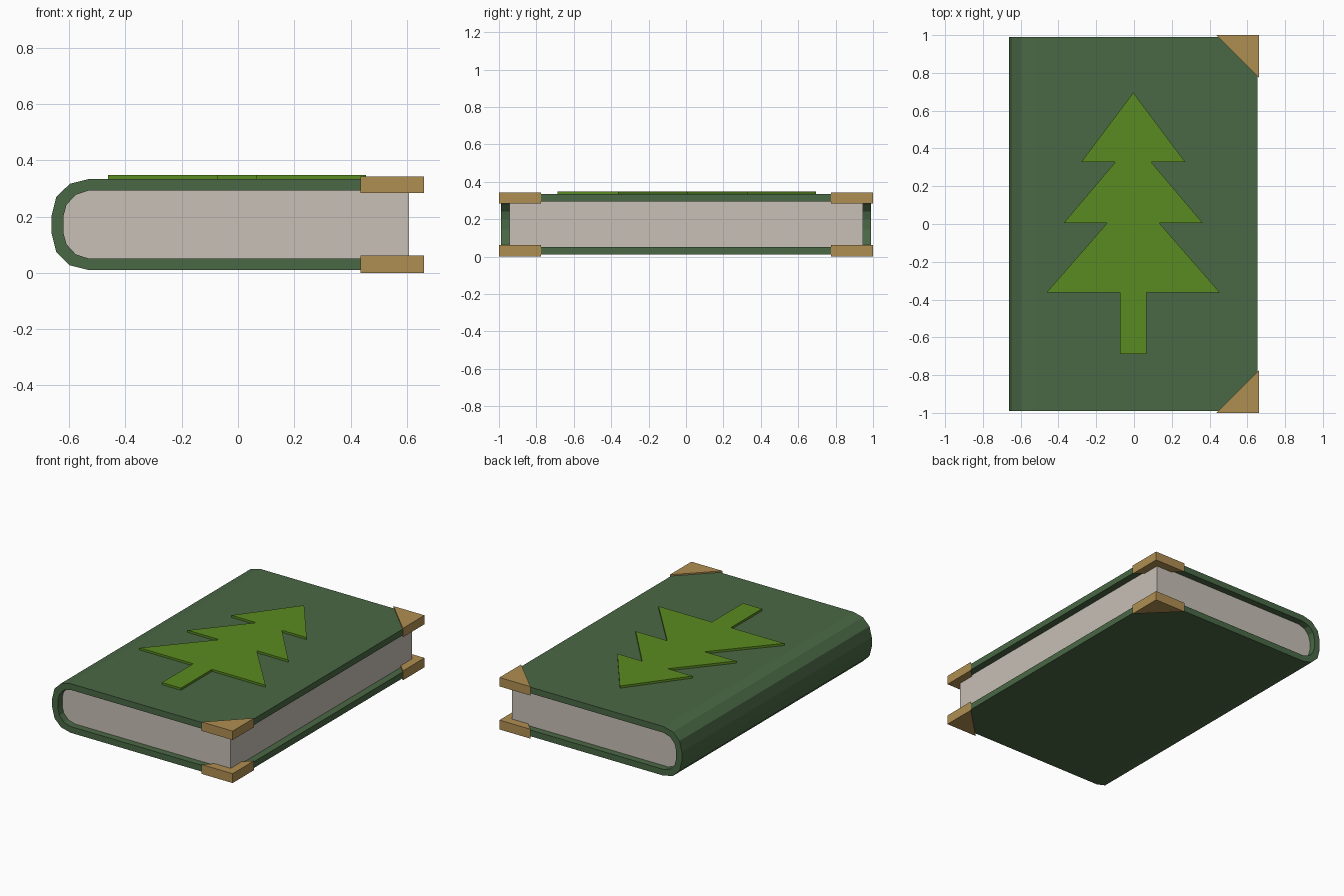
import bpy, bmesh
from mathutils import Vector

if "Cube" in bpy.data.objects:
    bpy.data.objects.remove(bpy.data.objects["Cube"])


def material(name, colour):
    m = bpy.data.materials.new(name)
    m.diffuse_color = (*colour, 1)
    m.use_nodes = True
    m.node_tree.nodes["Principled BSDF"].inputs["Base Color"].default_value = m.diffuse_color
    return m


GREEN = material("dark_green_cloth", (0.068, 0.138, 0.060))
LEAF = material("leaf_green", (0.102, 0.254, 0.014))
PAPER = material("cream_paper", (0.580, 0.525, 0.470))
BRASS = material("brass", (0.434, 0.275, 0.084))


def prism(name, points, direction, mat):
    """Extrude a closed 3D outline along a direction."""
    bm = bmesh.new()
    face = bm.faces.new([bm.verts.new(p) for p in points])
    geom = bmesh.ops.extrude_face_region(bm, geom=[face], use_keep_orig=True)["geom"]
    bmesh.ops.translate(bm, verts=[g for g in geom if isinstance(g, bmesh.types.BMVert)],
                        vec=Vector(direction))
    bmesh.ops.recalc_face_normals(bm, faces=bm.faces)
    mesh = bpy.data.meshes.new(name)
    bm.to_mesh(mesh)
    bm.free()
    mesh.materials.append(mat)
    ob = bpy.data.objects.new(name, mesh)
    bpy.context.collection.objects.link(ob)
    return ob


MID = 0.172  # mid height of the book


def c_profile(half, end_x):
    """Rounded-spine outline from top fore edge round to bottom fore edge."""
    top = [(end_x, half[-1][1])] + half[::-1]
    low = [(x, -h) for x, h in reversed(top)]
    return [(x, MID + h) for x, h in top + low]


# spine curves: (x, height above mid)
OUTER = [(-0.663, 0.031), (-0.646, 0.098), (-0.598, 0.145), (-0.530, 0.162)]
INNER = [(-0.621, 0.028), (-0.610, 0.070), (-0.577, 0.106), (-0.530, 0.121)]

# cover: outer outline joined to the inner outline
outline = c_profile(OUTER, 0.655) + c_profile(INNER, 0.655)[::-1]
prism("cover", [(x, -0.99, z) for x, z in outline], (0, 1.98, 0), GREEN)

# page block, filling the cover and recessed from its edges
prism("pages", [(x, -0.945, z) for x, z in c_profile(INNER, 0.608)], (0, 1.89, 0), PAPER)

# brass corners on both boards
for level, z0, z1 in (("lower", 0.0, 0.062), ("upper", 0.284, 0.343)):
    for side, s in (("front", -1), ("back", 1)):
        tri = [(0.435, s), (0.661, s), (0.661, s * 0.775)]
        prism(f"{level}_{side}_corner", [(x, y, z0) for x, y in tri], (0, 0, z1 - z0), BRASS)

# raised tree emblem, mirrored half outline
half_tree = [(0.275, 0.329), (0.094, 0.329), (0.367, 0.006), (0.137, 0.006),
             (0.459, -0.363), (0.069, -0.363), (0.069, -0.688)]
tree = [(0, 0.695)] + half_tree + [(-x, y) for x, y in reversed(half_tree)]
prism("tree_emblem", [(x - 0.004, y, 0.325) for x, y in tree], (0, 0, 0.023), LEAF)
